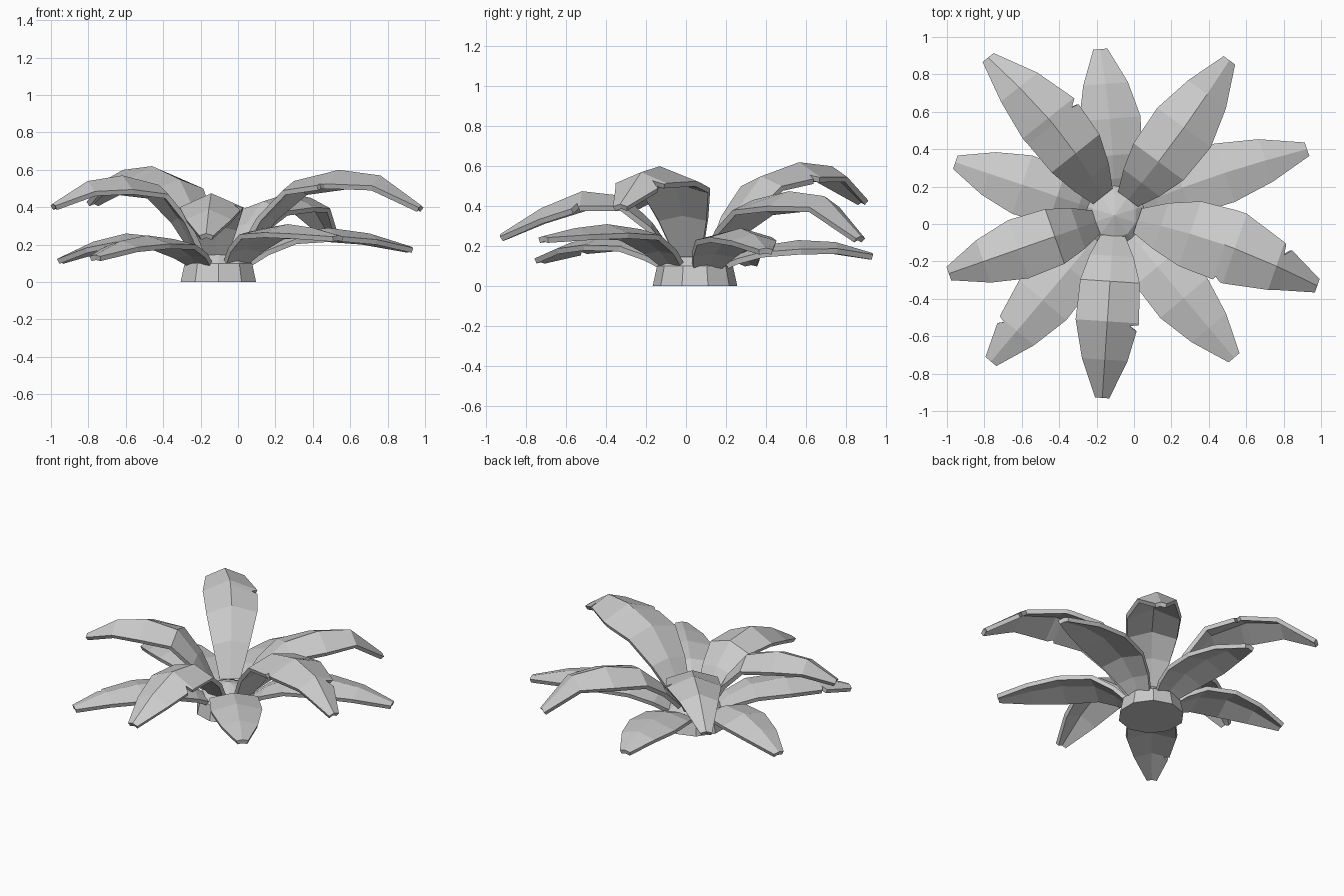
import bpy
import bmesh
from math import atan2, sin, pi
from mathutils import Vector, Matrix

cube = bpy.data.objects.get("Cube")
if cube:
    bpy.data.objects.remove(cube)

CENTRE = Vector((-0.105, 0.045, 0))
STATIONS = (0.11, 0.22, 0.36, 0.58, 0.79, 1.0)
HALF_WIDTH = (0.065, 0.115, 0.155, 0.165, 0.12, 0.038)
EDGE_DROP = (0.0, 0.025, 0.05, 0.075, 0.055, 0.012)

grey = bpy.data.materials.new("leaf grey")
grey.use_nodes = True
grey.diffuse_color = (0.6, 0.6, 0.6, 1)
grey.node_tree.nodes["Principled BSDF"].inputs["Base Color"].default_value = grey.diffuse_color


def finish(bm, name):
    mesh = bpy.data.meshes.new(name)
    bm.to_mesh(mesh)
    bm.free()
    mesh.materials.append(grey)
    obj = bpy.data.objects.new(name, mesh)
    bpy.context.collection.objects.link(obj)
    return obj


def sample(values, t):
    """Interpolate a per-station list at fraction t of the leaf."""
    for i in range(len(STATIONS) - 1):
        a, b = STATIONS[i], STATIONS[i + 1]
        if t <= b:
            return values[i] + (values[i + 1] - values[i]) * (t - a) / (b - a)
    return values[-1]


def make_leaf(name, base, flatness, tip, heights, bow=0, fullness=1, notches=()):
    """Ridged blade bowed sideways; a notch is (side, fraction, depth)."""
    axis = Vector((*tip, 0)) - CENTRE
    length = axis.length
    place = Matrix.Translation(CENTRE) @ Matrix.Rotation(atan2(axis.y, axis.x), 4, 'Z')
    heights = (base, base + 0.55 * (heights[0] - base), *heights)
    cuts = {}
    for side, t, depth in notches:
        cuts.update({(t, side): 0, (t + 0.008, side): depth, (t + 0.035, side): 0})
    fractions = sorted(set(STATIONS) | {t for t, side in cuts})
    bm = bmesh.new()
    rows = []
    for t in fractions:
        ridge = sample(heights, t)
        half = sample(HALF_WIDTH, t) * (1 + (fullness - 1) * sin(pi * t))
        drop = sample(EDGE_DROP, t) * flatness
        row = []
        for side in (-1, 0, 1):
            reach = (half - cuts.get((t, side), 0)) * side
            z = ridge - drop * abs(reach) / half
            row.append(bm.verts.new(place @ Vector((t * length, reach + bow * sin(pi * t), z))))
        rows.append(row)
    for near, far in zip(rows, rows[1:]):
        for k in (0, 1):
            bm.faces.new((near[k], far[k], far[k + 1], near[k + 1]))
    leaf = finish(bm, name)
    thick = leaf.modifiers.new("thickness", 'SOLIDIFY')
    thick.thickness = 0.028
    thick.offset = -1


# Upper ring of tall arching leaves: tip, heights, bow, fullness, notches
upper = {
    "back_right": ((-0.78, 0.89), (0.55, 0.62, 0.60, 0.44), -0.05, 1.06, [(-1, 0.54, 0.04)]),
    "back_left": ((0.51, 0.875), (0.43, 0.475, 0.45, 0.25), -0.02, 1.08),
    "left": ((0.98, -0.33), (0.54, 0.60, 0.57, 0.41), 0.045, 1.2,
             [(1, 0.8, 0.055), (-1, 0.53, 0.02)]),
    "front": ((-0.17, -0.93), (0.45, 0.475, 0.39, 0.26), 0, 1.03, [(1, 0.59, 0.045)]),
    "right": ((-0.99, -0.265), (0.52, 0.57, 0.54, 0.42), 0, 1),
}
for side, shape in upper.items():
    make_leaf("upper_leaf_" + side, 0.16, 1.0, *shape)

# Lower ring of flatter leaves
lower = {
    "back": ((-0.18, 0.935), (0.2, 0.23, 0.22, 0.165), -0.02),
    "left": ((0.925, 0.4), (0.26, 0.29, 0.26, 0.19), 0.025),
    "front_left": ((0.535, -0.715), (0.285, 0.31, 0.29, 0.25)),
    "front_right": ((-0.765, -0.735), (0.23, 0.25, 0.22, 0.145), 0, 1, [(-1, 0.79, 0.035)]),
    "right": ((-0.955, 0.33), (0.24, 0.26, 0.215, 0.13)),
}
for side, shape in lower.items():
    make_leaf("lower_leaf_" + side, 0.09, 0.6, *shape)

# Faceted core that the leaves grow from
bm = bmesh.new()
for low, high, r_low, r_high in ((0, 0.1, 0.212, 0.19), (0.1, 0.16, 0.19, 0.12), (0.16, 0.2, 0.12, 0)):
    bmesh.ops.create_cone(bm, cap_ends=False, segments=10, radius1=r_low, radius2=r_high,
                          depth=high - low,
                          matrix=Matrix.Translation(CENTRE + Vector((0, 0, (low + high) / 2))))
bmesh.ops.remove_doubles(bm, verts=bm.verts, dist=0.001)
bmesh.ops.holes_fill(bm, edges=bm.edges, sides=0)
bmesh.ops.recalc_face_normals(bm, faces=bm.faces)
finish(bm, "plant_core")
